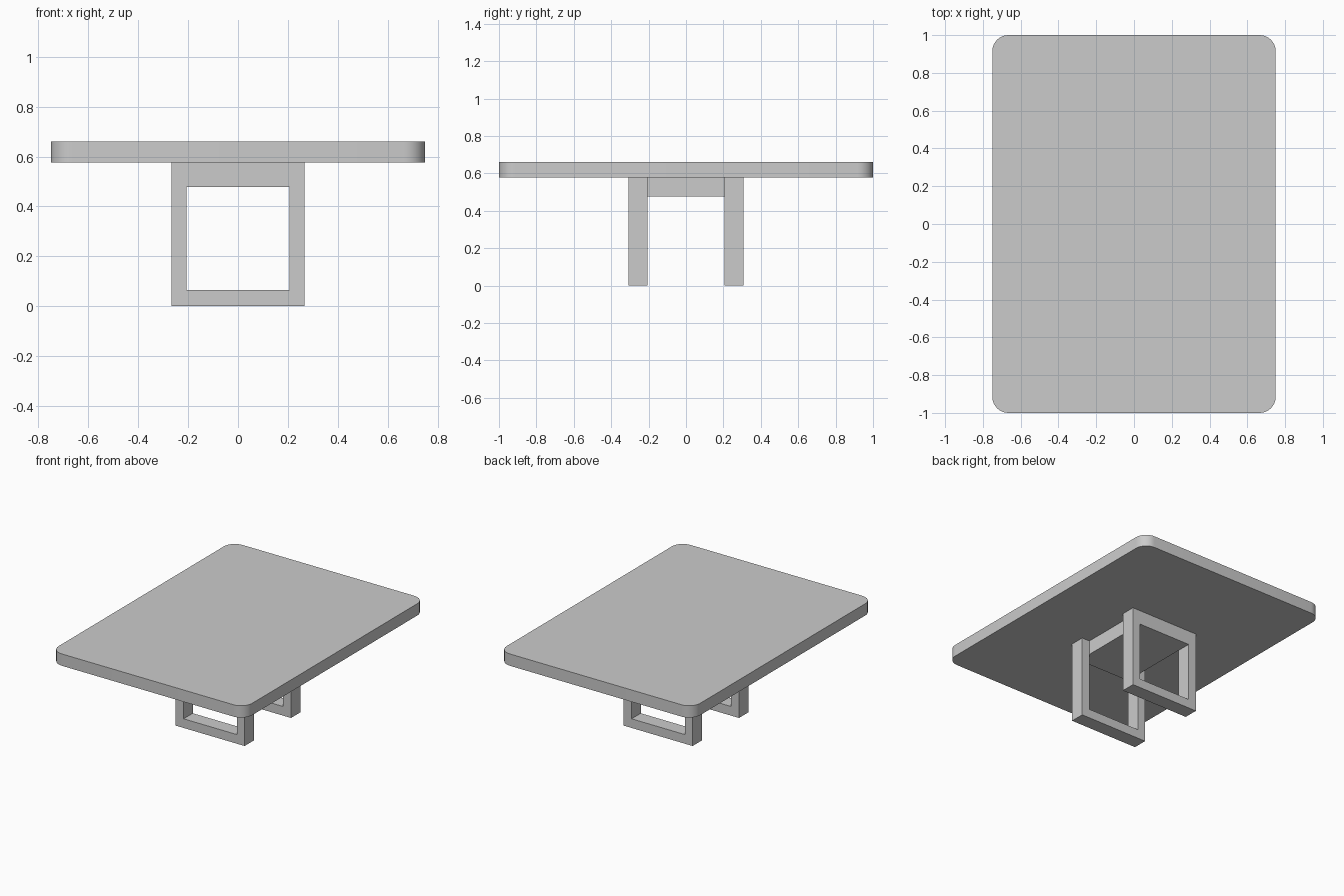
import bpy, bmesh, math

if "Cube" in bpy.data.objects:
    bpy.data.objects.remove(bpy.data.objects["Cube"])

TOP_Z, UNDER_Z = 0.66, 0.577
OUT_X, IN_X = 0.267, 0.206
IN_LOW, IN_HIGH = 0.064, 0.477
FRAME_IN, FRAME_OUT = 0.206, 0.308
RADIUS, STEPS = 0.085, 8


def finish(name, bm):
    bmesh.ops.recalc_face_normals(bm, faces=bm.faces)
    mesh = bpy.data.meshes.new(name)
    bm.to_mesh(mesh)
    bm.free()
    obj = bpy.data.objects.new(name, mesh)
    bpy.context.collection.objects.link(obj)
    return obj


def rect(x, z0, z1):
    return [(-x, z0), (x, z0), (x, z1), (-x, z1)]


def frame(name, y0, y1):
    bm = bmesh.new()
    outer, inner = [[[bm.verts.new((x, y, z)) for x, z in pts] for y in (y0, y1)]
                    for pts in (rect(OUT_X, 0, UNDER_Z), rect(IN_X, IN_LOW, IN_HIGH))]
    for a, b in ((outer[0], inner[0]), (outer[1], inner[1]),
                 (outer[0], outer[1]), (inner[0], inner[1])):
        for i in range(4):
            j = (i + 1) % 4
            bm.faces.new((a[i], a[j], b[j], b[i]))
    return finish(name, bm)


# Rounded slab tabletop
bm = bmesh.new()
ring = []
for k, (sx, sy) in enumerate([(1, 1), (-1, 1), (-1, -1), (1, -1)]):
    for s in range(STEPS + 1):
        a = math.pi / 2 * (k + s / STEPS)
        ring.append(bm.verts.new((sx * (0.75 - RADIUS) + RADIUS * math.cos(a),
                                  sy * (1 - RADIUS) + RADIUS * math.sin(a), UNDER_Z)))
base = bm.faces.new(ring)
ext = bmesh.ops.extrude_face_region(bm, geom=[base], use_keep_orig=True)
bmesh.ops.translate(bm, vec=(0, 0, TOP_Z - UNDER_Z),
                    verts=[v for v in ext["geom"] if isinstance(v, bmesh.types.BMVert)])
top = finish("tabletop", bm)
bpy.context.view_layer.objects.active = top
top.select_set(True)
bpy.ops.object.shade_smooth_by_angle(angle=math.radians(30))

# Open rectangular leg frames
frame("front_leg_frame", -FRAME_OUT, -FRAME_IN)
frame("back_leg_frame", FRAME_IN, FRAME_OUT)

# Block joining the frames under the top
bm = bmesh.new()
bmesh.ops.create_cube(bm, size=1)
bmesh.ops.scale(bm, vec=(2 * IN_X, 2 * FRAME_IN, UNDER_Z - IN_HIGH), verts=bm.verts)
bmesh.ops.translate(bm, vec=(0, 0, (UNDER_Z + IN_HIGH) / 2), verts=bm.verts)
finish("connecting_block", bm)
